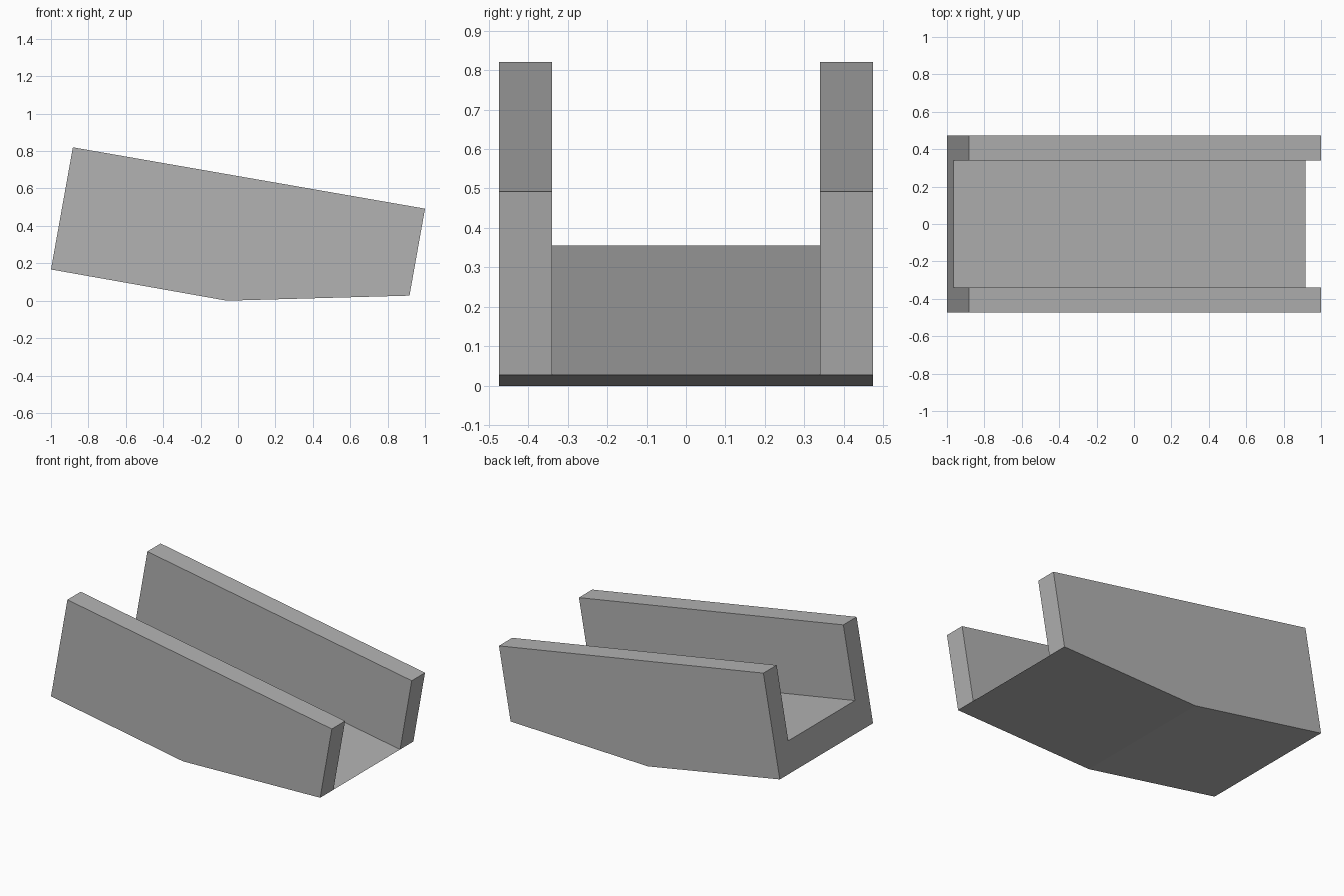
import bpy
import bmesh

cube = bpy.data.objects.get("Cube")
if cube:
    bpy.data.objects.remove(cube, do_unlink=True)

grey = bpy.data.materials.new("plain grey")
colour = (0.45, 0.45, 0.45, 1)
grey.diffuse_color = colour
grey.use_nodes = True
for node in grey.node_tree.nodes:
    if node.type == 'BSDF_PRINCIPLED':
        node.inputs["Base Color"].default_value = colour

# Corner points of the side outline, as (x, z)
BACK_BOTTOM, BACK_TOP = (-1, 0.167), (-0.883, 0.82)
TIP_TOP, TIP_BOTTOM = (1, 0.492), (0.917, 0.027)
KEEL = (-0.06, 0)
FLOOR_BACK = (-0.966, 0.355)
OUTER, INNER = 0.474, 0.339

# Channel body: the raised side outline swept across the full width
bm = bmesh.new()


def face(*points):
    bm.faces.new([bm.verts.new((x, y, z)) for (x, z), y in points])


def strip(a, b, y0, y1):
    face((a, y0), (b, y0), (b, y1), (a, y1))


for s in (-1, 1):
    # Outer cheek, inner cheek, top edge and two end edges of each wall
    face(*[(p, s * OUTER) for p in (BACK_BOTTOM, KEEL, TIP_BOTTOM, TIP_TOP, BACK_TOP)])
    face(*[(p, s * INNER) for p in (FLOOR_BACK, TIP_BOTTOM, TIP_TOP, BACK_TOP)])
    strip(BACK_TOP, TIP_TOP, s * INNER, s * OUTER)
    strip(TIP_TOP, TIP_BOTTOM, s * INNER, s * OUTER)
    face((BACK_TOP, s * INNER), (BACK_TOP, s * OUTER), (BACK_BOTTOM, s * OUTER),
         (BACK_BOTTOM, s * INNER), (FLOOR_BACK, s * INNER))

# Sloping channel floor and the back edge below it
strip(FLOOR_BACK, TIP_BOTTOM, -INNER, INNER)
strip(BACK_BOTTOM, FLOOR_BACK, -INNER, INNER)

# Underside, split across the wall lines so it joins them cleanly
rows = (-OUTER, -INNER, INNER, OUTER)
for y0, y1 in zip(rows, rows[1:]):
    strip(BACK_BOTTOM, KEEL, y0, y1)
    strip(KEEL, TIP_BOTTOM, y0, y1)

bmesh.ops.remove_doubles(bm, verts=bm.verts[:], dist=0.0001)
bmesh.ops.recalc_face_normals(bm, faces=bm.faces[:])
mesh = bpy.data.meshes.new("channel_block")
bm.to_mesh(mesh)
bm.free()
mesh.materials.append(grey)
block = bpy.data.objects.new("channel_block", mesh)
bpy.context.collection.objects.link(block)
